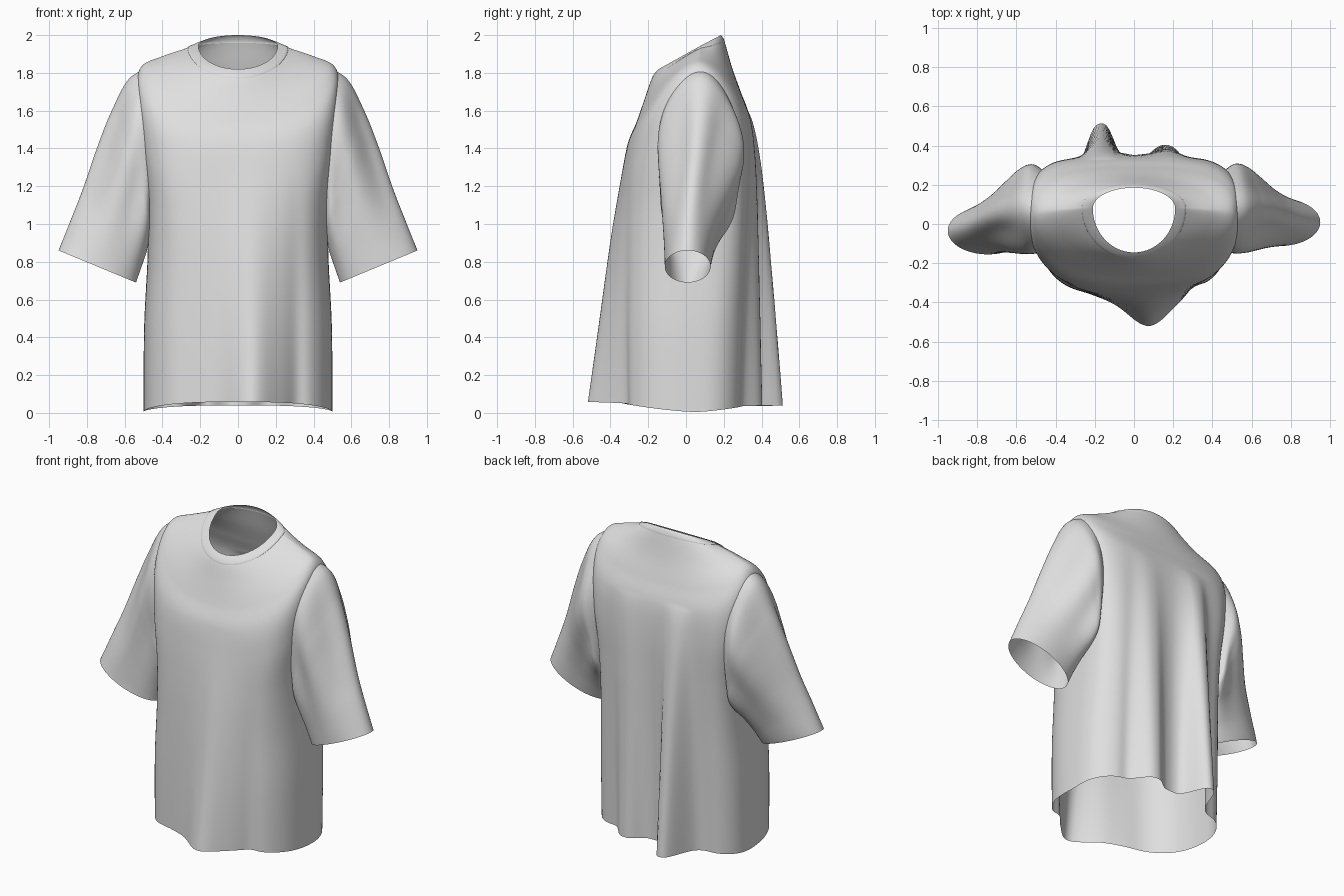
import bpy, math

if "Cube" in bpy.data.objects:
    bpy.data.objects.remove(bpy.data.objects["Cube"])

cloth = bpy.data.materials.new("light grey cloth")
cloth.diffuse_color = (0.74, 0.74, 0.74, 1)
cloth.use_nodes = True
cloth.node_tree.nodes["Principled BSDF"].inputs["Base Color"].default_value = cloth.diffuse_color

# body rings: half width, front y, side y, back y, front z, side z, back z,
# front squareness, back squareness, height blend power
BODY = [
    (.210, -.145, .080, .185, 1.820, 1.945, 2.000, 2.0, 2.0, 1.0),
    (.265, -.180, .080, .205, 1.772, 1.932, 1.962, 2.0, 2.0, 1.1),
    (.400, -.218, .070, .245, 1.665, 1.888, 1.825, 2.0, 2.2, 1.4),
    (.510, -.262, .060, .290, 1.540, 1.835, 1.700, 2.3, 2.8, 1.6),
    (.535, -.310, .050, .335, 1.420, 1.720, 1.570, 2.7, 3.5, 1.6),
    (.515, -.335, .050, .350, 1.250, 1.480, 1.380, 3.0, 4.0, 1.5),
    (.480, -.358, .050, .350, 1.000, 1.150, 1.100, 3.0, 3.8, 1.5),
    (.478, -.370, .050, .345, .750, .850, .800, 2.9, 3.4, 1.5),
    (.497, -.378, .050, .340, .420, .450, .420, 2.8, 2.9, 1.5),
    (.500, -.384, .050, .335, .058, .005, .040, 2.7, 2.7, 1.5),
]
# sleeve rings: outer x, z, inner x, z, front y, back y, fold depth, taper
SLEEVE = [
    (.455, 1.835, .430, 1.040, -.135, .255, .000, .00),
    (.575, 1.765, .445, 1.000, -.155, .300, .012, .10),
    (.665, 1.590, .450, .965, -.150, .285, .028, .22),
    (.740, 1.400, .460, .915, -.138, .245, .028, .25),
    (.815, 1.190, .480, .850, -.128, .190, .018, .20),
    (.880, 1.030, .510, .770, -.122, .150, .008, .10),
    (.950, .860, .540, .690, -.120, .122, .000, .00),
]
N = 208


def row_at(rows, t):
    """Catmull-Rom interpolation between rows of numbers."""
    i = min(int(t), len(rows) - 2)
    f = t - i
    p0, p1 = rows[max(i - 1, 0)], rows[i]
    p2, p3 = rows[i + 1], rows[min(i + 2, len(rows) - 1)]
    return [.5 * (2 * b + (c - a) * f + (2 * a - 5 * b + 4 * c - d) * f * f
                  + (3 * b - a - 3 * c + d) * f ** 3)
            for a, b, c, d in zip(p0, p1, p2, p3)]


def bump(x, centre, width, power=2):
    return math.exp(-abs((x - centre) / width) ** power)


def body_ring(t, lift=0):
    w, yf, ys, yb, zf, zs, zb, ef, eb, p = row_at(BODY, t)
    ring = []
    for k in range(N):
        a = 2 * math.pi * k / N
        c, s = math.cos(a), math.sin(a)
        e = eb if s > 0 else ef
        x = w * math.copysign(abs(c) ** (2 / e), c)
        q = abs(s) ** (2 / e)
        y = ys + ((yb if s > 0 else yf) - ys) * q
        z = zs + ((zb if s > 0 else zf) - zs) * q ** p
        if s < 0:   # broad front drape
            g = max(0, (1.4 - z) / 1.4) ** 1.3
            y -= g * (.145 * bump(x, .075, .14) - .03 * bump(x, .31, .05)
                      - .01 * bump(x, -.25, .08))
        else:       # two deep back folds
            g = max(0, (1.6 - z) / 1.6) ** .8
            y += g * (.187 * bump(x, -.17, .078, 2.8) + .075 * bump(x, .165, .085, 2.6)
                      - .02 * bump(x, -.33, .06) - .015 * bump(x, .3, .05))
        ring.append((x, y, z + lift))
    return ring


def sleeve_ring(t, side):
    xo, zo, xi, zi, yf, yb, d, taper = row_at(SLEEVE, t)
    shift = -.035 * (t / 6) ** 2 if side < 0 else .008 * t / 6
    ring = []
    for k in range(96):
        a = 2 * math.pi * k / 96
        c, s = math.cos(a), math.sin(a)
        r = 1 + d * 3 * math.sin(5 * a + .8 + .25 * t)
        u = .5 + .5 * c * (1 + (r - 1) * .4)
        ym, yr = (yf + yb) / 2, (yb - yf) / 2
        ring.append((side * (xi + (xo - xi) * u),
                     ym + yr * s * r * (1 - taper * c) + shift,
                     zi + (zo - zi) * u))
    return ring


def loft(name, rings, drop=None, flip=False):
    n = len(rings[0])
    verts = [v for r in rings for v in r]
    faces = []
    for i in range(len(rings) - 1):
        for k in range(n):
            m = (k + 1) % n
            f = (i * n + k, (i + 1) * n + k, (i + 1) * n + m, i * n + m)
            mid = [sum(verts[j][ax] for j in f) / 4 for ax in range(3)]
            if not (drop and drop(*mid)):
                faces.append(f[::-1] if flip else f)
    mesh = bpy.data.meshes.new(name)
    mesh.from_pydata(verts, [], faces)
    mesh.materials.append(cloth)
    mesh.polygons.foreach_set("use_smooth", [True] * len(faces))
    ob = bpy.data.objects.new(name, mesh)
    bpy.context.collection.objects.link(ob)
    return ob


def armhole(x, y, z):
    return abs(x) > .40 and ((y - .06) / .175) ** 2 + ((z - 1.43) / .35) ** 2 < 1


# shirt body with open armholes, neck and hem
loft("shirt_body", [body_ring(1 + 8 * i / 110) for i in range(111)], armhole)

# collar band, slightly proud of the body
collar = [body_ring(i / 8, .004 * i / 8) for i in range(9)]
collar.append(body_ring(1.01, -.002))
loft("collar_band", collar)

# sleeves
for label, side in (("right", 1), ("left", -1)):
    loft(label + "_sleeve", [sleeve_ring(6 * i / 60, side) for i in range(61)],
         flip=side > 0)
